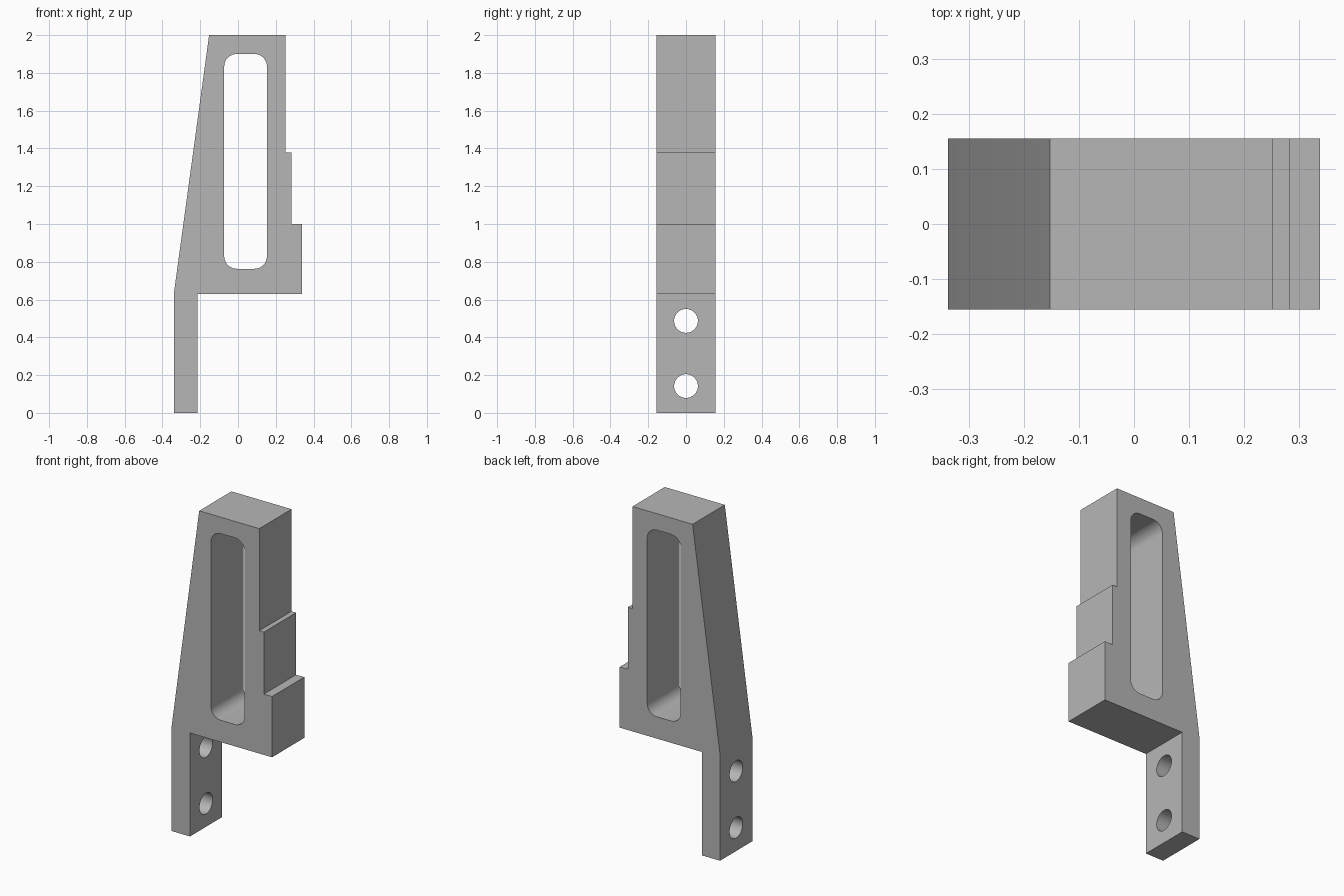
import bpy, bmesh
from math import sin, cos, pi, radians
from mathutils import Matrix, Vector

cube = bpy.data.objects.get("Cube")
if cube:
    bpy.data.objects.remove(cube, do_unlink=True)

DEPTH = 0.31

grey = bpy.data.materials.new("plain grey")
grey.use_nodes = True
colour = (0.47, 0.47, 0.47, 1)
grey.diffuse_color = colour
grey.node_tree.nodes["Principled BSDF"].inputs["Base Color"].default_value = colour


def prism(name, outline, depth):
    """Extrude an x-z outline along y, centred on y = 0."""
    bm = bmesh.new()
    face = bm.faces.new([bm.verts.new((x, -depth / 2, z)) for x, z in outline])
    ext = bmesh.ops.extrude_face_region(bm, geom=[face])
    moved = [v for v in ext["geom"] if isinstance(v, bmesh.types.BMVert)]
    bmesh.ops.translate(bm, verts=moved, vec=(0, depth, 0))
    bmesh.ops.recalc_face_normals(bm, faces=bm.faces)
    mesh = bpy.data.meshes.new(name)
    bm.to_mesh(mesh)
    bm.free()
    mesh.materials.append(grey)
    obj = bpy.data.objects.new(name, mesh)
    bpy.context.collection.objects.link(obj)
    return obj


def rounded_rect(x0, x1, z0, z1, r, steps=10):
    corners = [(x1 - r, z1 - r), (x0 + r, z1 - r), (x0 + r, z0 + r), (x1 - r, z0 + r)]
    return [(cx + r * cos(a), cz + r * sin(a))
            for q, (cx, cz) in enumerate(corners)
            for a in [(q + i / steps) * pi / 2 for i in range(steps + 1)]]


def cut(body, cutter):
    mod = body.modifiers.new("cut", "BOOLEAN")
    mod.operation = "DIFFERENCE"
    mod.solver = "EXACT"
    mod.object = cutter
    cutter.hide_render = True
    bpy.context.view_layer.objects.active = body
    bpy.ops.object.modifier_apply(modifier=mod.name)
    bpy.data.objects.remove(cutter, do_unlink=True)


# Tapered bracket with stepped edge and mounting leg
bracket = prism("bracket", [
    (-0.338, 0), (-0.215, 0), (-0.215, 0.63), (0.338, 0.63), (0.338, 1.0),
    (0.283, 1.0), (0.283, 1.378), (0.252, 1.378), (0.252, 2.0),
    (-0.153, 2.0), (-0.338, 0.643)], DEPTH)

# Long rounded slot
cut(bracket, prism("slot_cutter", rounded_rect(-0.073, 0.153, 0.763, 1.9, 0.066), 1))

# Two screw holes through the leg
for z in (0.142, 0.487):
    circle = [(0.063 * cos(i * pi / 24), 0.063 * sin(i * pi / 24)) for i in range(48)]
    hole = prism("hole_cutter", circle, 0.3)
    hole.data.transform(Matrix.Translation(Vector((-0.28, 0, z))) @ Matrix.Rotation(pi / 2, 4, "Z"))
    cut(bracket, hole)

# Smooth curved walls, crisp edges
bpy.ops.object.select_all(action="DESELECT")
bracket.select_set(True)
bpy.context.view_layer.objects.active = bracket
bpy.ops.object.shade_smooth_by_angle(angle=radians(30))
